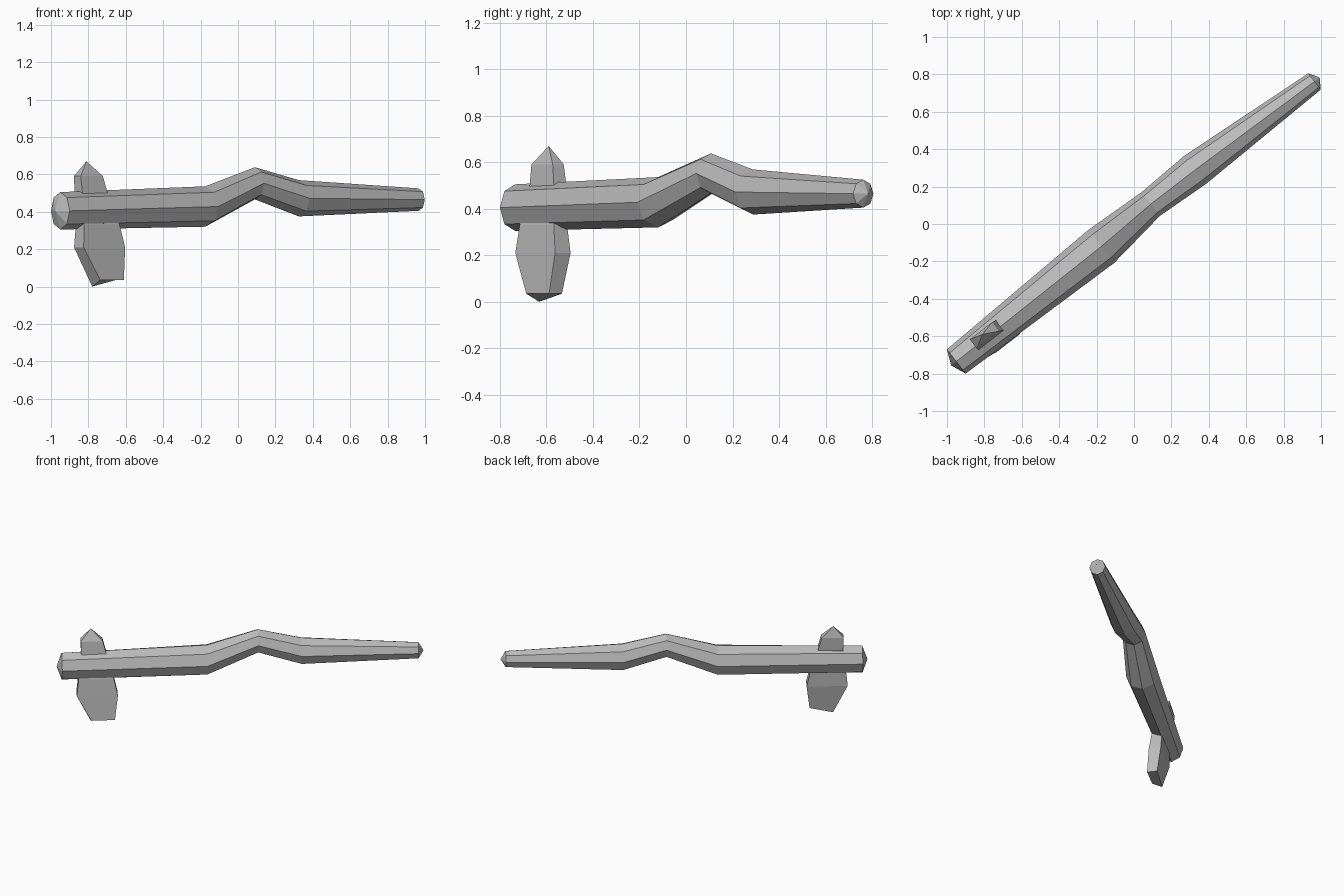
import bpy
import bmesh
import math
from mathutils import Vector

cube = bpy.data.objects.get("Cube")
if cube:
    bpy.data.objects.remove(cube, do_unlink=True)

grey = bpy.data.materials.new("plain grey")
grey.use_nodes = True
colour = (0.5, 0.5, 0.5, 1)
grey.diffuse_color = colour
grey.node_tree.nodes["Principled BSDF"].inputs["Base Color"].default_value = colour

# Horizontal directions: along the shaft and across it
along = Vector((0.79, 0.61, 0)).normalized()
across = Vector((along.y, -along.x, 0))


def loft(name, rings, start_tip, end_tip=None):
    """Skin equal rings of points and close the ends with a fan or a face."""
    bm = bmesh.new()
    loops = [[bm.verts.new(p) for p in ring] for ring in rings]
    n = len(loops[0])
    for a, b in zip(loops, loops[1:]):
        for i in range(n):
            j = (i + 1) % n
            bm.faces.new((a[i], a[j], b[j], b[i]))
    for loop, tip in ((loops[0], start_tip), (loops[-1], end_tip)):
        if tip is None:
            bm.faces.new(loop)
        else:
            v = bm.verts.new(tip)
            for i in range(n):
                bm.faces.new((loop[i], loop[(i + 1) % n], v))
    bmesh.ops.recalc_face_normals(bm, faces=bm.faces)
    mesh = bpy.data.meshes.new(name)
    bm.to_mesh(mesh)
    bm.free()
    mesh.materials.append(grey)
    obj = bpy.data.objects.new(name, mesh)
    bpy.context.collection.objects.link(obj)
    return obj


# Bent eight-sided handle: centre, half width, half height
sections = [
    ((-0.95, -0.735, 0.405), 0.082, 0.1),
    ((-0.175, -0.12, 0.428), 0.112, 0.108),
    ((0.09, 0.107, 0.552), 0.08, 0.086),
    ((0.325, 0.288, 0.472), 0.095, 0.097),
    ((0.965, 0.762, 0.465), 0.055, 0.06),
]


def octagon(centre, width, height):
    angles = [math.tau * i / 8 for i in range(8)]
    return [Vector(centre) + across * width * math.cos(a)
            + Vector((0, 0, height * math.sin(a))) for a in angles]


loft("handle", [octagon(*s) for s in sections],
     Vector(sections[0][0]) - along * 0.035,
     Vector(sections[-1][0]) + along * 0.035)

# Stone blade through the handle: centre, half length, half thickness
slabs = [
    ((-0.695, -0.61, 0.035), 0.08, 0.035),
    ((-0.74, -0.615, 0.21), 0.14, 0.042),
    ((-0.75, -0.613, 0.33), 0.12, 0.036),
    ((-0.785, -0.593, 0.5), 0.085, 0.034),
    ((-0.8, -0.595, 0.59), 0.075, 0.03),
]


def slab(centre, length, thick):
    corners = ((-1, 1), (1, 1), (1, -1), (-1, -1))
    return [Vector(centre) + along * length * s + across * thick * t
            for s, t in corners]


blade_rings = [slab(*s) for s in slabs]
blade_rings[0][3].z = 0  # lowest chipped corner
loft("stone_blade", blade_rings, None, (-0.81, -0.59, 0.67))
